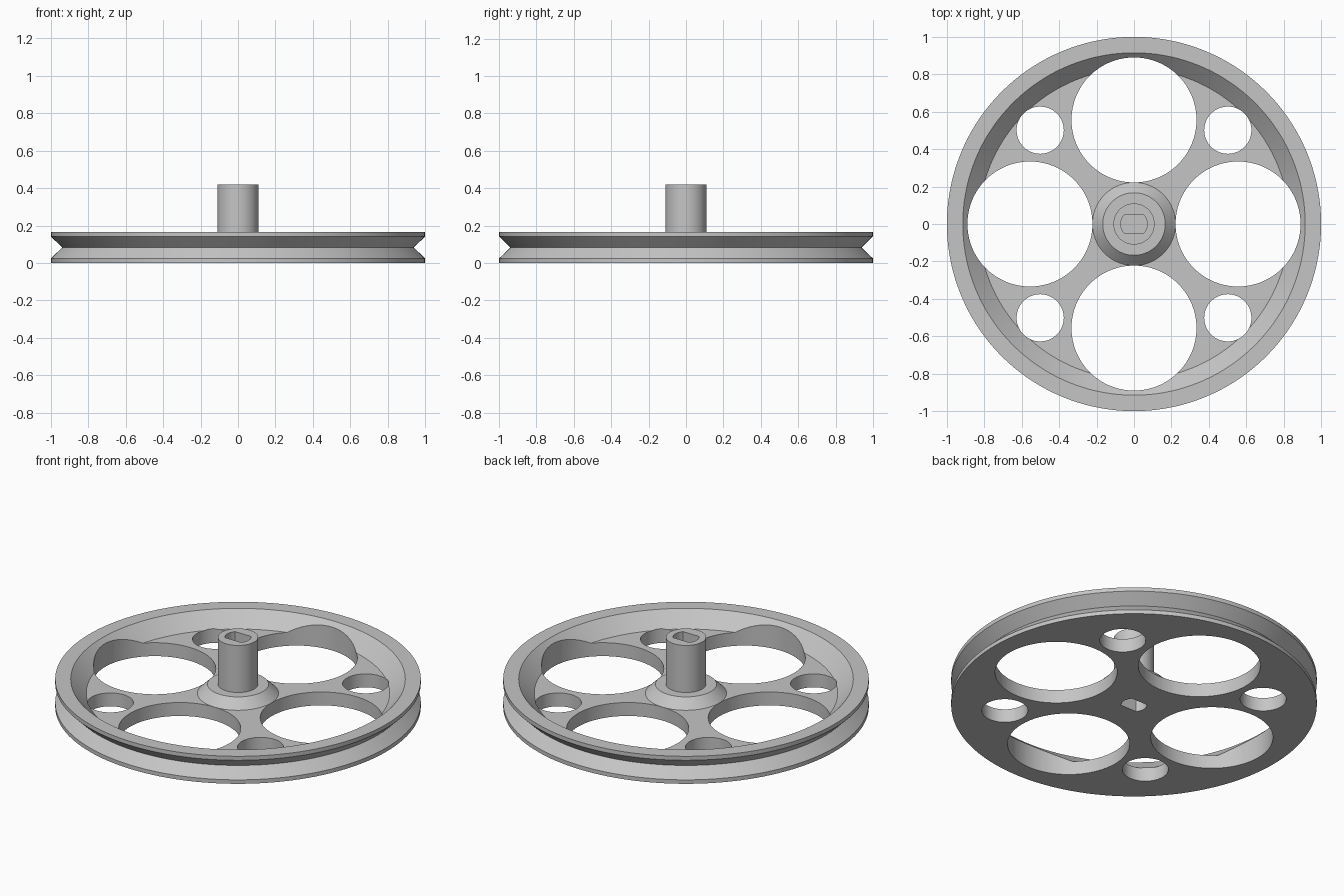
import bpy, bmesh, math
from mathutils import Matrix, Vector

if "Cube" in bpy.data.objects:
    bpy.data.objects.remove(bpy.data.objects["Cube"], do_unlink=True)

grey = bpy.data.materials.new("light_grey")
grey.use_nodes = True
colour = (0.56, 0.56, 0.56, 1)
grey.diffuse_color = colour
grey.node_tree.nodes["Principled BSDF"].inputs["Base Color"].default_value = colour


def add_object(name, bm):
    bmesh.ops.recalc_face_normals(bm, faces=bm.faces)
    mesh = bpy.data.meshes.new(name)
    bm.to_mesh(mesh)
    bm.free()
    mesh.materials.append(grey)
    obj = bpy.data.objects.new(name, mesh)
    bpy.context.collection.objects.link(obj)
    return obj


def lathe(name, profile, steps=144):
    bm = bmesh.new()
    verts = [bm.verts.new((r, 0, z)) for r, z in profile]
    edges = [bm.edges.new(pair) for pair in zip(verts, verts[1:])]
    bmesh.ops.spin(bm, geom=verts + edges, cent=(0, 0, 0), axis=(0, 0, 1),
                   angle=math.tau, steps=steps, use_merge=True)
    bmesh.ops.remove_doubles(bm, verts=bm.verts, dist=1e-5)
    return add_object(name, bm)


def add_prism(bm, outline, bottom, top):
    face = bm.faces.new([bm.verts.new((x, y, bottom)) for x, y in outline])
    side = bmesh.ops.extrude_face_region(bm, geom=[face])["geom"]
    moved = [v for v in side if isinstance(v, bmesh.types.BMVert)]
    bmesh.ops.translate(bm, verts=moved, vec=(0, 0, top - bottom))


def circle(radius, cx=0, cy=0, steps=96):
    angles = [math.tau * (i + 0.5) / steps for i in range(steps)]
    return [(cx + radius * math.cos(a), cy + radius * math.sin(a)) for a in angles]


# Grooved rim, recessed web, conical hub and shaft turned as one solid
wheel = lathe("pulley_wheel", [
    (0, 0), (1, 0), (1, 0.024), (0.94, 0.083), (1, 0.142), (1, 0.166),
    (0.915, 0.166), (0.83, 0.081), (0.222, 0.081), (0.167, 0.136),
    (0.11, 0.136), (0.11, 0.42), (0, 0.42)])

# Four large and four small lightening holes
holes = bmesh.new()
for i in range(4):
    for radius, reach, turn in ((0.334, 0.556, 0), (0.126, 0.709, 0.5)):
        a = math.pi / 2 * (i + turn)
        add_prism(holes, circle(radius, reach * math.cos(a), reach * math.sin(a)), -0.2, 0.3)

# Double-flat sockets in the shaft end and the underside
slots = bmesh.new()
arc = math.asin(0.047 / 0.071)
half = [0.071 * Vector((math.cos(a), math.sin(a))) for a in
        [arc * (i / 6 - 1) for i in range(13)]]
outline = [tuple(p) for p in half] + [tuple(-p) for p in half]
add_prism(slots, outline, 0.27, 0.5)
add_prism(slots, outline, -0.1, 0.12)

for name, bm in (("lightening_hole_cutter", holes), ("shaft_slot_cutter", slots)):
    cutter = add_object(name, bm)
    cutter.hide_render = True
    cut = wheel.modifiers.new(name, "BOOLEAN")
    cut.operation = "DIFFERENCE"
    cut.solver = "EXACT"
    cut.object = cutter
    bpy.context.view_layer.objects.active = wheel
    bpy.ops.object.modifier_apply(modifier=cut.name)
    bpy.data.objects.remove(cutter, do_unlink=True)

# Smooth round walls with crisp edges
bpy.ops.object.select_all(action="DESELECT")
wheel.select_set(True)
bpy.ops.object.shade_smooth_by_angle(angle=math.radians(25))
